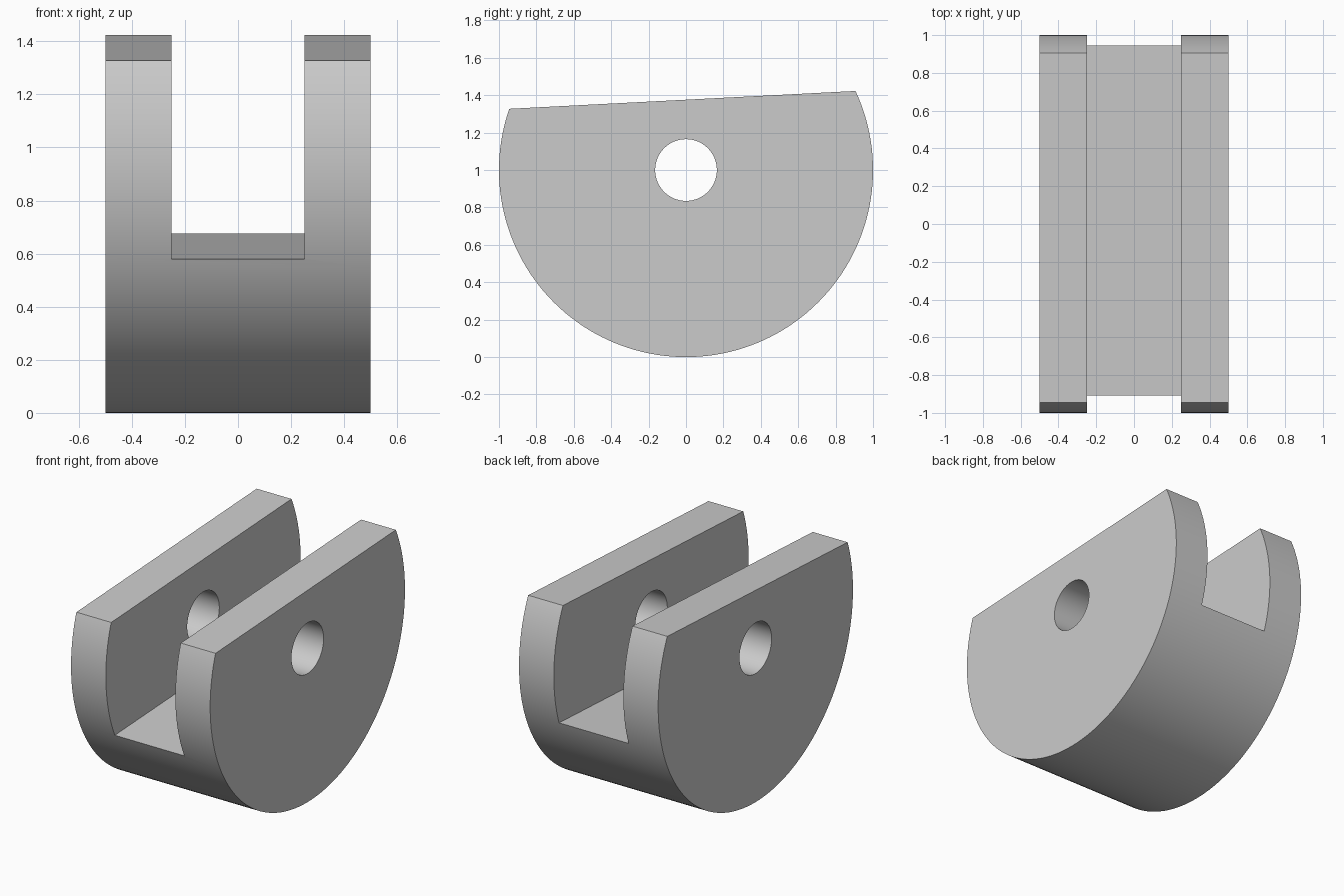
import bpy
import math
from mathutils import Matrix

cube = bpy.data.objects.get("Cube")
if cube:
    bpy.data.objects.remove(cube, do_unlink=True)

TILT = math.atan(0.0515)   # slope of the top and of the slot floor
AXIS_Z = 1.0               # height of the pin axis

# Single plain grey
grey = bpy.data.materials.new("plain_grey")
grey.use_nodes = True
colour = (0.6, 0.6, 0.6, 1)
grey.diffuse_color = colour
grey.node_tree.nodes["Principled BSDF"].inputs["Base Color"].default_value = colour


def x_cylinder(name, radius, length, sides):
    """Cylinder lying along x on the pin axis."""
    bpy.ops.mesh.primitive_cylinder_add(vertices=sides, radius=radius, depth=length,
                                        location=(0, 0, AXIS_Z),
                                        rotation=(0, math.pi / 2, 0))
    obj = bpy.context.object
    obj.name = name
    obj.data.materials.append(grey)
    return obj


def tilted_block(name, width, floor_z):
    """Block whose sloping underside crosses y = 0 at floor_z."""
    bpy.ops.mesh.primitive_cube_add(size=1)
    obj = bpy.context.object
    obj.name = name
    obj.data.transform(Matrix.Translation((0, 0, 0.5)))
    obj.data.transform(Matrix.Diagonal((width, 3, 2, 1)))
    obj.rotation_euler.x = TILT
    obj.location.z = floor_z
    obj.data.materials.append(grey)
    return obj


def cut(target, cutter):
    """Subtract the cutter, then discard it."""
    mod = target.modifiers.new("cut", "BOOLEAN")
    mod.operation = "DIFFERENCE"
    mod.solver = "EXACT"
    mod.object = cutter
    bpy.context.view_layer.objects.active = target
    bpy.ops.object.modifier_apply(modifier=mod.name)
    bpy.data.objects.remove(cutter, do_unlink=True)


# Round clevis body
body = x_cylinder("clevis_body", 1.0, 1.0, 160)

# Sloping flat top, slot between the cheeks, and cross-pin hole
cut(body, tilted_block("top_cutter", 2.0, 1.376))
cut(body, tilted_block("slot_cutter", 0.5, 0.627))
cut(body, x_cylinder("pin_hole_cutter", 0.165, 2.0, 64))

# Smooth curved walls with crisp edges
bpy.ops.object.select_all(action="DESELECT")
body.select_set(True)
bpy.context.view_layer.objects.active = body
bpy.ops.object.shade_smooth_by_angle(angle=math.radians(20))
